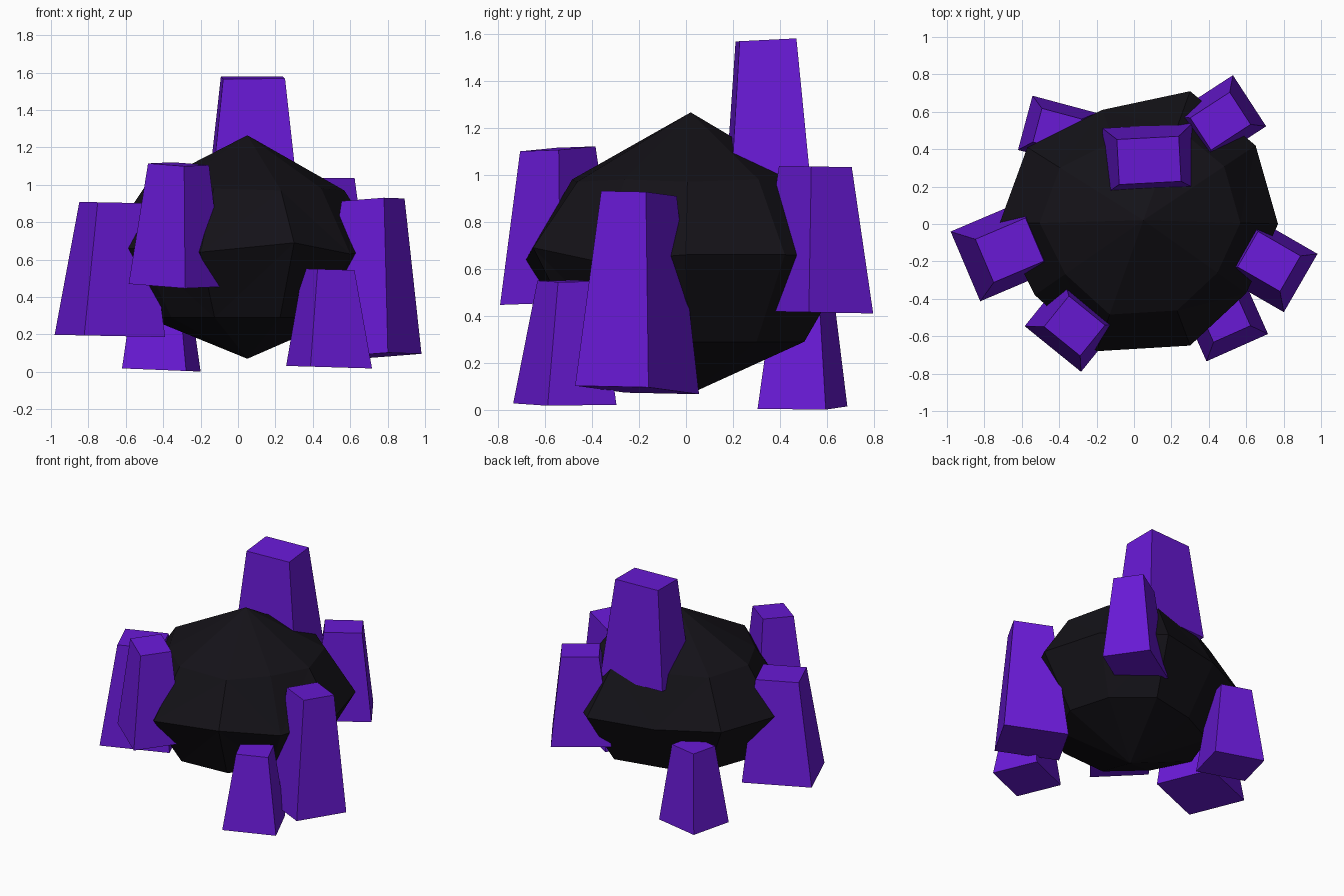
import bpy, bmesh, math
from mathutils import Vector, Matrix

if "Cube" in bpy.data.objects:
    bpy.data.objects.remove(bpy.data.objects["Cube"])


def material(name, color):
    m = bpy.data.materials.new(name)
    m.diffuse_color = color
    m.use_nodes = True
    m.node_tree.nodes["Principled BSDF"].inputs["Base Color"].default_value = m.diffuse_color
    return m


def make_object(name, bm, mat):
    bmesh.ops.recalc_face_normals(bm, faces=bm.faces[:])
    mesh = bpy.data.meshes.new(name)
    bm.to_mesh(mesh)
    bm.free()
    mesh.materials.append(mat)
    ob = bpy.data.objects.new(name, mesh)
    bpy.context.collection.objects.link(ob)
    return ob


stone = material("black_stone", (0.007, 0.006, 0.009, 1))
crystal_mat = material("purple_crystal", (0.14, 0.01, 0.67, 1))

# Rock core: irregular ten-sided girdle, a facet ring above and below, two poles
girdle = [(0.77, 0.00), (0.65, 0.42), (0.30, 0.71), (-0.17, 0.61), (-0.57, 0.41),
          (-0.72, 0.00), (-0.53, -0.38), (-0.20, -0.68), (0.30, -0.65), (0.60, -0.37)]
girdle_z = [0.66, 0.66, 0.65, 0.65, 0.66, 0.66, 0.66, 0.64, 0.69, 0.63]
centre = Vector((0.05, 0.02))
bm = bmesh.new()


def ring(scale, heights):
    verts = []
    for p, z in zip(girdle, heights):
        q = centre + (Vector(p) - centre) * scale
        verts.append(bm.verts.new((q.x, q.y, z)))
    return verts


rings = [ring(0.70, [0.29] * 10), ring(1.0, girdle_z), ring(0.72, [0.97, 0.98] * 5)]
bottom = bm.verts.new((centre.x, centre.y, 0.07))
top = bm.verts.new((centre.x, centre.y, 1.265))
for i in range(10):
    j = (i + 1) % 10
    bm.faces.new((bottom, rings[0][j], rings[0][i]))
    bm.faces.new((top, rings[2][i], rings[2][j]))
    for lo, hi in zip(rings, rings[1:]):
        if i % 2:
            bm.faces.new((lo[i], lo[j], hi[j]))
            bm.faces.new((lo[i], hi[j], hi[i]))
        else:
            bm.faces.new((lo[i], lo[j], hi[i]))
            bm.faces.new((lo[j], hi[j], hi[i]))
make_object("rock_core", bm, stone)


# Tapered four-sided crystals
def crystal(name, base, top, width, depth, angle, taper, tilt=(0, 0)):
    bm = bmesh.new()
    rot = Matrix.Rotation(math.radians(angle), 2)
    loops = []
    for c, s in ((base, 1.0), (top, taper)):
        loop = []
        for u, v in ((-1, -1), (1, -1), (1, 1), (-1, 1)):
            p = rot @ Vector((u * width * s / 2, v * depth * s / 2))
            z = max(0.0, c[2] + p.x * tilt[0] + p.y * tilt[1])
            loop.append(bm.verts.new((c[0] + p.x, c[1] + p.y, z)))
        loops.append(loop)
    lo, hi = loops
    bm.faces.new(lo[::-1])
    bm.faces.new(hi)
    for i in range(4):
        j = (i + 1) % 4
        bm.faces.new((lo[i], lo[j], hi[j], hi[i]))
    make_object(name, bm, crystal_mat)


crystal("top_crystal", (0.08, 0.35, 0.88), (0.08, 0.34, 1.573), 0.48, 0.35, 3, 0.69, (0, 0.05))
crystal("front_left_crystal", (-0.33, -0.54, 0.463), (-0.318, -0.545, 1.11), 0.388, 0.33, -39, 0.64, (-0.03, 0.06))
crystal("left_crystal", (-0.685, -0.135, 0.192), (-0.665, -0.14, 0.905), 0.405, 0.47, -67, 0.62, (-0.02, 0))
crystal("right_crystal", (0.705, -0.208, 0.085), (0.722, -0.20, 0.92), 0.43, 0.36, -30, 0.61, (0.05, -0.05))
crystal("front_right_crystal", (0.487, -0.515, 0.025), (0.485, -0.50, 0.548), 0.36, 0.32, 24, 0.6, (-0.03, 0))
crystal("back_right_crystal", (0.45, 0.55, 0.415), (0.462, 0.55, 1.035), 0.40, 0.326, 33, 0.63, (0, -0.02))
crystal("back_left_crystal", (-0.41, 0.495, 0.01), (-0.41, 0.50, 0.56), 0.355, 0.30, -15, 0.62, (-0.04, 0))
